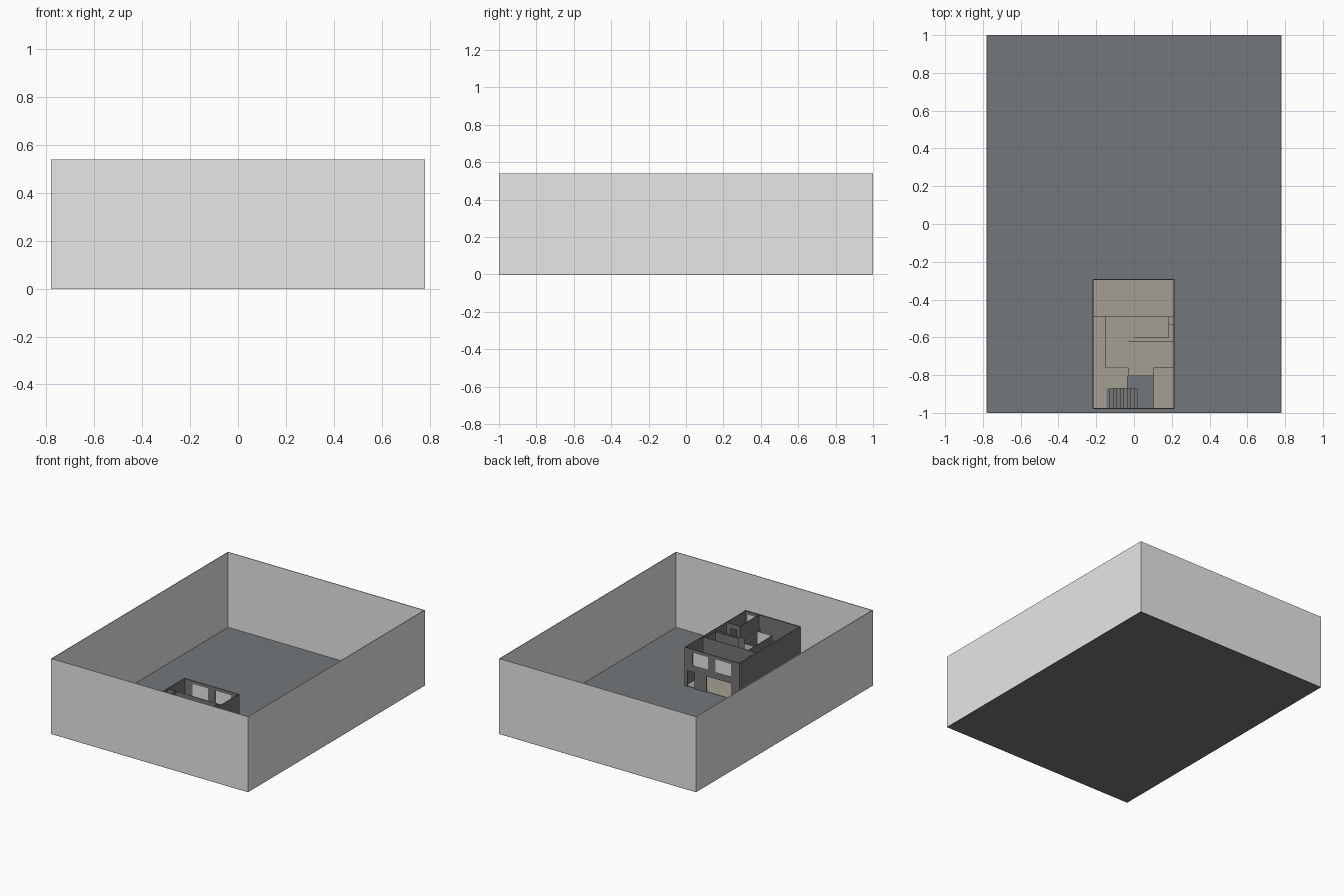
import bpy

if "Cube" in bpy.data.objects:
    bpy.data.objects.remove(bpy.data.objects["Cube"])

def mat(name, r, g, b):
    m = bpy.data.materials.new(name)
    m.diffuse_color = (r, g, b, 1)
    m.use_nodes = True
    m.node_tree.nodes["Principled BSDF"].inputs["Base Color"].default_value = m.diffuse_color
    return m

LIGHT = mat("light grey", 0.8, 0.8, 0.8)
DARK = mat("dark grey", 0.18, 0.183, 0.186)
SLATE = mat("slate floor", 0.172, 0.186, 0.193)
BEIGE = mat("beige floor", 0.376, 0.347, 0.291)

def boxes(name, items, m):
    """One mesh made of axis-aligned boxes (x0,x1,y0,y1,z0,z1)."""
    verts, faces = [], []
    for x0, x1, y0, y1, z0, z1 in items:
        n = len(verts)
        verts += [(x, y, z) for z in (z0, z1) for x, y in ((x0, y0), (x1, y0), (x1, y1), (x0, y1))]
        faces += [(n + 3, n + 2, n + 1, n), (n + 4, n + 5, n + 6, n + 7)]
        faces += [(n + i, n + (i + 1) % 4, n + (i + 1) % 4 + 4, n + i + 4) for i in range(4)]
    me = bpy.data.meshes.new(name)
    me.from_pydata(verts, [], faces)
    me.materials.append(m)
    ob = bpy.data.objects.new(name, me)
    bpy.context.collection.objects.link(ob)
    return ob

def wall(name, axis, pos, a0, a1, z0, z1, holes=(), t=0.003, m=DARK):
    """Wall along 'x' or 'y' at pos, with rectangular holes (a0,a1,z0,z1)."""
    cuts = sorted({a0, a1, *[v for h in holes for v in h[:2]]})
    items = []
    for u0, u1 in zip(cuts, cuts[1:]):
        z = z0
        spans = sorted((h[2], h[3]) for h in holes if h[0] <= u0 and h[1] >= u1)
        for s0, s1 in spans + [(z1, z1)]:
            if s0 > z + 1e-5:
                items.append((u0, u1, pos - t / 2, pos + t / 2, z, s0))
            z = s1
    if axis == 'y':
        items = [(c, d, a, b, e, f) for a, b, c, d, e, f in items]
    return boxes(name, items, m)

# Outer enclosure
X, Y, H, T = 0.78, 1.0, 0.54, 0.005
boxes("ground", [(-X, X, -Y, Y, 0, 0.003)], SLATE)
boxes("enclosure_walls", [(-X, X, -Y, -Y + T, 0.0005, H), (-X, X, Y - T, Y, 0.0005, H),
                          (-X, -X + T, -Y + T, Y - T, 0.0005, H),
                          (X - T, X, -Y + T, Y - T, 0.0005, H)], LIGHT)

# House extents and storeys
L, R, F, B = -0.22, 0.215, -0.98, -0.29
G, U, TOP = 0.003, 0.14, 0.28
W = 0.006

# Facades with openings
back_windows = [(-0.155, -0.03, 0.165, 0.257), (0.027, 0.15, 0.165, 0.257)]
back_doors = [(-0.157, 0.04, G, 0.118), (0.136, 0.19, G, 0.118)]
front_windows = [(0.125, 0.195, 0.19, 0.257)]
front_door = [(0.0, 0.07, G, 0.11)]
wall("back_wall", 'x', B - W / 2, L, R, G, TOP, back_windows + back_doors, W)
wall("front_wall", 'x', F + W / 2, L, R, G, TOP, front_windows + front_door, W)
wall("left_wall", 'y', L + W / 2, F + W, B - W, G, TOP, (), W)
wall("right_wall", 'y', R - W / 2, F + W, B - W, G, TOP, (), W)

# Window panes
boxes("window_panes", [(a, b, B - 0.004, B - 0.002, c, d) for a, b, c, d in back_windows] +
      [(a, b, F + 0.002, F + 0.004, c, d) for a, b, c, d in front_windows], LIGHT)

# Floors; the upper one leaves a stairwell open
l, r, f, b = L + W, R - W, F + W, B - W
boxes("lower_floor", [(l, r, -0.76, b, G, G + 0.003)], BEIGE)
boxes("upper_floor", [(l, r, -0.76, b, U - 0.01, U), (l, -0.035, -0.87, -0.76, U - 0.01, U),
                      (-0.035, 0.105, -0.805, -0.76, U - 0.01, U),
                      (l, -0.145, f, -0.87, U - 0.01, U),
                      (0.105, r, f, -0.76, U - 0.01, U)], BEIGE)

# Upper partitions: axis, position, start, end, holes
upper = [('x', -0.49, l, r, [(-0.205, -0.16, U, 0.245)]),
         ('y', -0.15, -0.76, -0.49, [(-0.56, -0.51, U, 0.245)]),
         ('x', -0.62, -0.03, r, [(0.02, 0.07, U, 0.245)]),
         ('x', -0.60, 0.0, 0.185, ()),
         ('y', 0.185, -0.60, -0.49, ()),
         ('x', -0.76, 0.105, r, [(0.13, 0.18, U, 0.245)]),
         ('y', 0.105, f, -0.76, ()),
         ('y', -0.03, -0.80, -0.76, ())]
for i, (ax, p, a0, a1, holes) in enumerate(upper):
    wall(f"upper_partition_{i + 1}", ax, p, a0, a1, U, TOP, holes)
wall("upper_light_partition", 'x', -0.76, -0.15, -0.03, U, TOP, m=LIGHT)
boxes("closet_shelf", [(0.186, r, -0.531, -0.529, U, TOP - 0.04)], DARK)

# Lower partitions
wall("lower_cross_wall", 'x', -0.76, l, r, G, U - 0.01, [(-0.02, 0.09, G, 0.115)])
wall("lower_side_wall", 'y', 0.105, f, -0.76, G, U - 0.01)

# Stairs climbing to the landing on the left
n = 9
step = 0.165 / n
boxes("stairs", [(0.02 - (i + 1) * step, 0.02 - i * step, f, -0.87,
                  max(G, (U - 0.01) * (i + 1) / n - 0.03), G + (U - 0.01) * (i + 1) / n)
                 for i in range(n)], DARK)
